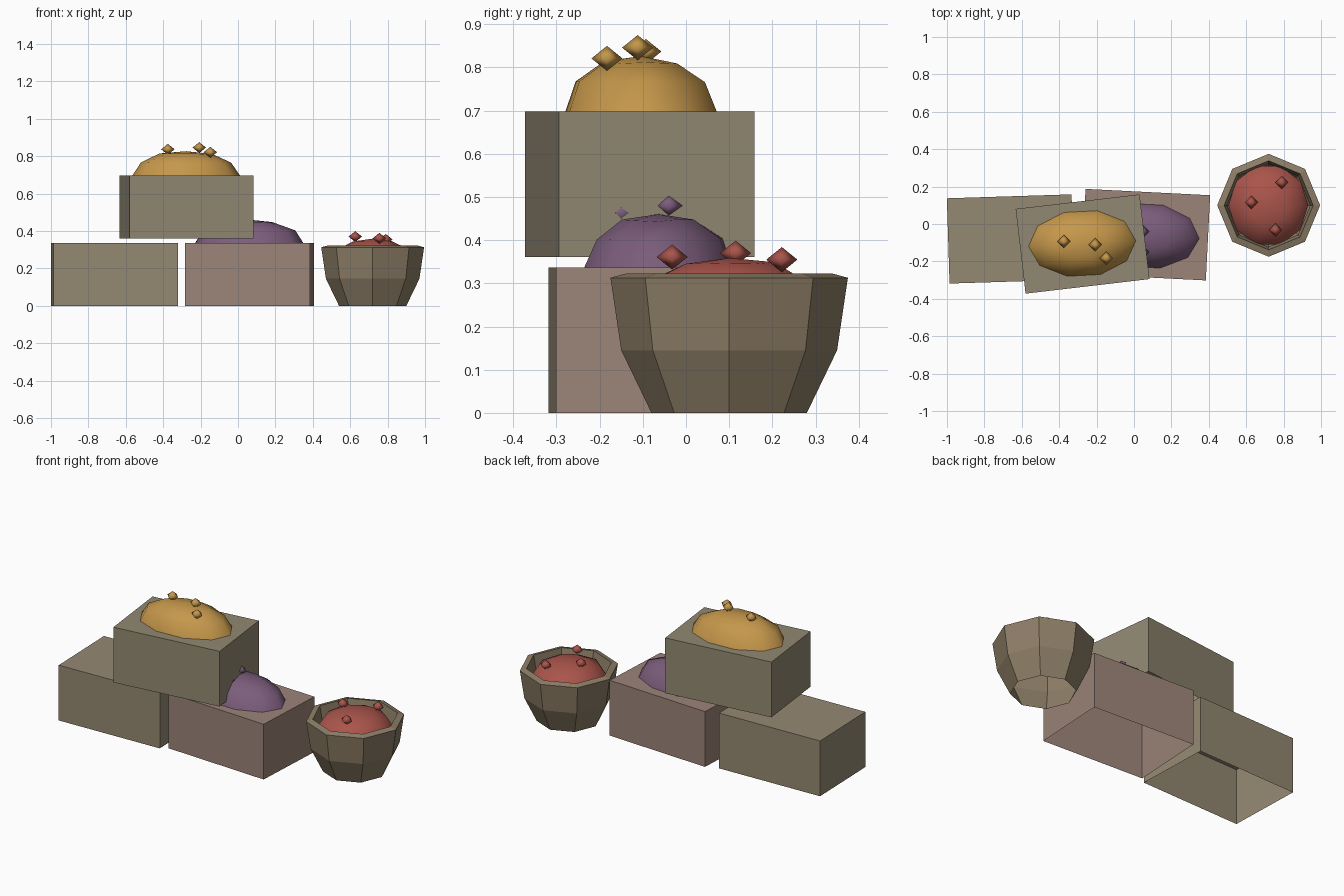
import bpy, bmesh, random
from math import sin, cos, pi, radians
from mathutils import Matrix

if "Cube" in bpy.data.objects:
    bpy.data.objects.remove(bpy.data.objects["Cube"])

random.seed(4)


def material(name, rgb):
    m = bpy.data.materials.new(name)
    m.diffuse_color = (*rgb, 1)
    m.use_nodes = True
    m.node_tree.nodes["Principled BSDF"].inputs["Base Color"].default_value = m.diffuse_color
    return m


def finish(bm, name, mat, smooth=False):
    bmesh.ops.recalc_face_normals(bm, faces=bm.faces)
    me = bpy.data.meshes.new(name)
    for f in bm.faces:
        f.smooth = smooth
    bm.to_mesh(me)
    bm.free()
    me.materials.append(mat)
    ob = bpy.data.objects.new(name, me)
    bpy.context.collection.objects.link(ob)
    return ob


def lathe(bm, profile, sides):
    """Revolve (radius, z) points; radius 0 becomes a pole."""
    rings = []
    for r, z in profile:
        if r == 0:
            rings.append([bm.verts.new((0, 0, z))] * sides)
        else:
            rings.append([bm.verts.new((r * cos(2 * pi * i / sides),
                                        r * sin(2 * pi * i / sides), z)) for i in range(sides)])
    for a, b in zip(rings, rings[1:]):
        for i in range(sides):
            j = (i + 1) % sides
            quad = [a[i], a[j], b[j], b[i]]
            bm.faces.new(list(dict.fromkeys(quad)))


def crate(name, x, y, z, angle, mat):
    # box with an open underside
    bm = bmesh.new()
    bmesh.ops.create_cube(bm, size=1)
    bm.normal_update()
    bmesh.ops.delete(bm, geom=[f for f in bm.faces if f.normal.z < -0.5], context='FACES')
    ob = finish(bm, name, mat)
    ob.data.transform(Matrix.Diagonal((0.667, 0.456, 0.337, 1)))
    ob.location = (x, y, z + 0.1685)
    ob.rotation_euler.z = radians(angle)


def mound(name, loc, size, angle, mat, sides=10):
    # low dome of produce with slightly uneven surface
    bm = bmesh.new()
    lathe(bm, [(cos(radians(a)), sin(radians(a))) for a in (0, 32, 61)] + [(0, 1)], sides)
    for v in bm.verts:
        if v.co.z > 0.1:
            v.co *= random.uniform(0.97, 1.03)
    bm.transform(Matrix.Diagonal((*size, 1)))
    ob = finish(bm, name, mat, True)
    ob.location = loc
    ob.rotation_euler.z = radians(angle)


def nuggets(name, points, mat):
    # loose octahedral pieces on top of a mound
    for i, p in enumerate(points):
        bm = bmesh.new()
        bmesh.ops.create_uvsphere(bm, u_segments=4, v_segments=2, radius=1)
        bm.transform(Matrix.Translation(p) @ Matrix.Diagonal((0.036, 0.036, 0.029, 1)))
        finish(bm, f"{name}_{i + 1}", mat, True)


tan = material("tan_wood", (0.30, 0.25, 0.17))
rosy = material("rosy_wood", (0.33, 0.23, 0.19))
olive = material("olive_wood", (0.29, 0.25, 0.17))
clay = material("bowl_clay", (0.27, 0.21, 0.135))
yellow = material("yellow_goods", (0.56, 0.31, 0.07))
purple = material("purple_goods", (0.20, 0.11, 0.20))
red = material("red_goods", (0.40, 0.09, 0.07))

# Crates
crate("left_crate", -0.66, -0.08, 0, 1.8, tan)
crate("right_crate", 0.0625, -0.057, 0, -2.9, rosy)
crate("top_crate", -0.275, -0.107, 0.361, 6.7, olive)

# Bowl: outer wall, sloped rim, inner wall
bm = bmesh.new()
lathe(bm, [(0.18, 0), (0.25, 0.145), (0.275, 0.313), (0.238, 0.323), (0.222, 0.24)], 8)
bowl = finish(bm, "bowl", clay)
bowl.location = (0.72, 0.10, 0)

# Produce mounds
mound("yellow_mound", (-0.277, -0.104, 0.697), (0.288, 0.18, 0.131), 3, yellow)
mound("purple_mound", (0.06, -0.063, 0.337), (0.289, 0.177, 0.124), -2.9, purple)
mound("red_mound", (0.718, 0.10, 0.25), (0.213, 0.22, 0.11), 0, red)

# Loose pieces
nuggets("yellow_piece", [(-0.375, -0.093, 0.837), (-0.207, -0.112, 0.846),
                         (-0.148, -0.183, 0.821)], yellow)
nuggets("purple_piece", [(0.045, -0.04, 0.48), (0.045, -0.15, 0.463),
                         (-0.09, -0.06, 0.468)], purple)
nuggets("red_piece", [(0.627, 0.115, 0.370), (0.79, 0.222, 0.355),
                      (0.756, -0.032, 0.361)], red)
